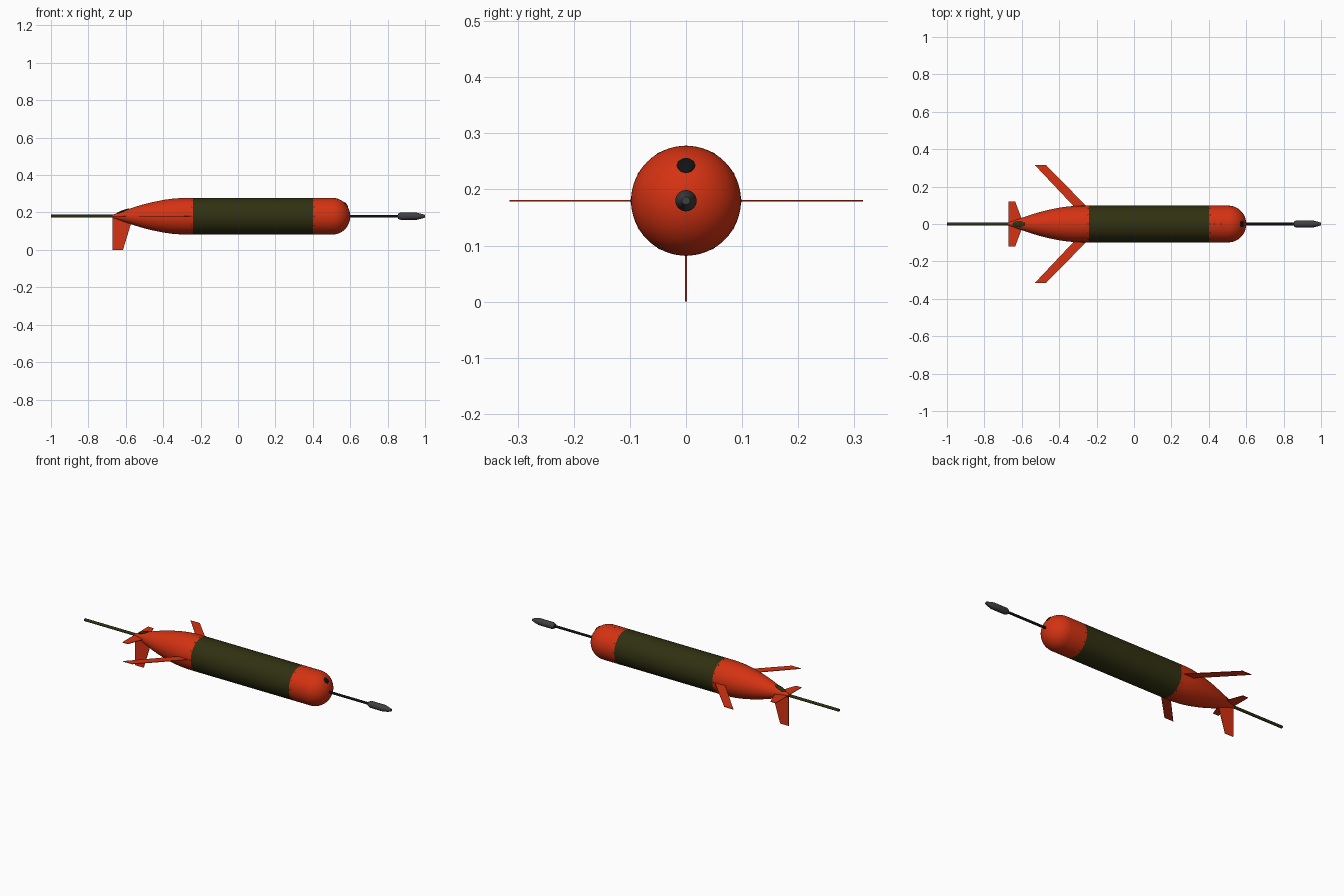
import bpy
import bmesh
import math
from mathutils import Matrix, Vector

cube = bpy.data.objects.get("Cube")
if cube:
    bpy.data.objects.remove(cube, do_unlink=True)

AXIS_Z = 0.18
RADIUS = 0.098


def material(name, color, roughness=0.5):
    mat = bpy.data.materials.new(name)
    mat.use_nodes = True
    mat.diffuse_color = (*color, 1)
    shader = mat.node_tree.nodes["Principled BSDF"]
    shader.inputs["Base Color"].default_value = (*color, 1)
    shader.inputs["Roughness"].default_value = roughness
    return mat


ORANGE = material("orange red", (0.66, 0.032, 0.006))
OLIVE = material("dark olive", (0.03, 0.03, 0.006))
BLACK = material("black", (0.006, 0.006, 0.006))
GREY = material("dark grey", (0.05, 0.05, 0.053))


def finish(name, bm, mat, smooth=True):
    bmesh.ops.recalc_face_normals(bm, faces=bm.faces)
    mesh = bpy.data.meshes.new(name)
    bm.to_mesh(mesh)
    bm.free()
    mesh.materials.append(mat)
    obj = bpy.data.objects.new(name, mesh)
    bpy.context.collection.objects.link(obj)
    if smooth:
        bpy.ops.object.select_all(action="DESELECT")
        obj.select_set(True)
        bpy.context.view_layer.objects.active = obj
        bpy.ops.object.shade_smooth_by_angle(angle=math.radians(35))
    return obj


def lathe(name, profile, mat, sides=64):
    """Revolve (x, radius) points around the long axis."""
    bm = bmesh.new()
    verts = [bm.verts.new((x, 0, AXIS_Z + r)) for x, r in profile]
    edges = [bm.edges.new(pair) for pair in zip(verts, verts[1:])]
    bmesh.ops.spin(bm, geom=verts + edges, cent=(0, 0, AXIS_Z), axis=(1, 0, 0),
                   angle=math.tau, steps=sides, use_merge=True)
    bmesh.ops.remove_doubles(bm, verts=bm.verts, dist=0.00005)
    return finish(name, bm, mat)


def plate(name, outline, mat, normal, thickness=0.003):
    """Flat fin extruded evenly to both sides of its outline."""
    bm = bmesh.new()
    normal = Vector(normal)
    face = bm.faces.new([bm.verts.new(Vector(p) - normal * thickness / 2) for p in outline])
    ext = bmesh.ops.extrude_face_region(bm, geom=[face])
    moved = [g for g in ext["geom"] if isinstance(g, bmesh.types.BMVert)]
    bmesh.ops.translate(bm, verts=moved, vec=normal * thickness)
    return finish(name, bm, mat, smooth=False)


def ellipsoid(name, center, size, pitch, mat):
    bm = bmesh.new()
    matrix = (Matrix.Translation(center) @ Matrix.Rotation(pitch, 4, "Y")
              @ Matrix.Diagonal((*size, 1)))
    bmesh.ops.create_uvsphere(bm, u_segments=24, v_segments=12, radius=1, matrix=matrix)
    return finish(name, bm, mat)


# Hull: tapered tail, olive mid section, domed nose
tail = [(-0.67, 0), (-0.67, 0.008), (-0.64, 0.018), (-0.60, 0.033), (-0.55, 0.05),
        (-0.50, 0.065), (-0.45, 0.077), (-0.40, 0.087), (-0.35, 0.094), (-0.30, 0.0975),
        (-0.24, RADIUS)]
lathe("tail_cone", tail, ORANGE)
lathe("mid_hull", [(-0.24, RADIUS), (0.40, RADIUS)], OLIVE)
dome = [(0.40, RADIUS)]
for i in range(17):
    a = math.pi / 2 * i / 16
    dome.append((0.505 + 0.095 * math.sin(a), RADIUS * math.cos(a)))
lathe("nose_dome", dome, ORANGE)

# Rods and nose probe
lathe("tail_antenna", [(-1.0, 0), (-1.0, 0.008), (-0.64, 0.008), (-0.64, 0)], OLIVE, 20)
lathe("nose_rod", [(0.58, 0), (0.58, 0.007), (0.87, 0.007), (0.87, 0)], BLACK, 20)
lathe("nose_probe", [(0.855, 0), (0.855, 0.013), (0.868, 0.019), (0.955, 0.019),
                     (0.985, 0.012), (1.0, 0.007), (1.0, 0)], GREY, 24)

# Swept wings and tailplanes
for side, label in ((1, "left"), (-1, "right")):
    wing = [(-0.21, 0.05), (-0.47, 0.315), (-0.53, 0.315), (-0.28, 0.05)]
    plane = [(-0.59, 0), (-0.635, 0.12), (-0.67, 0.12), (-0.67, 0)]
    for name, outline in (("wing", wing), ("tailplane", plane)):
        plate(f"{label}_{name}", [(x, side * y, AXIS_Z) for x, y in outline],
              ORANGE, (0, 0, 1))

# Lower rudder
plate("rudder", [(-0.56, 0, AXIS_Z), (-0.615, 0, 0), (-0.67, 0, 0), (-0.67, 0, AXIS_Z)],
      ORANGE, (0, 1, 0))

# Nose port and top tail fitting
ellipsoid("nose_port", (0.577, 0, AXIS_Z + 0.063), (0.017, 0.016, 0.004),
          math.radians(50), BLACK)
ellipsoid("tail_fitting", (-0.617, 0, AXIS_Z + 0.027), (0.036, 0.016, 0.005),
          math.radians(-21), OLIVE)

# Screws beside the hull seams and on the nose crown
bm = bmesh.new()
spots = [(x, math.tau * i / 12) for x in (-0.247, 0.407) for i in range(12)]
spots += [(0.43, 0), (0.465, 0)]
for x, angle in spots:
    matrix = (Matrix.Translation((x, 0, AXIS_Z)) @ Matrix.Rotation(angle, 4, "X")
              @ Matrix.Translation((0, 0, RADIUS)))
    bmesh.ops.create_cone(bm, cap_ends=True, segments=10, radius1=0.003, radius2=0.003,
                          depth=0.001, matrix=matrix)
finish("seam_screws", bm, BLACK)
